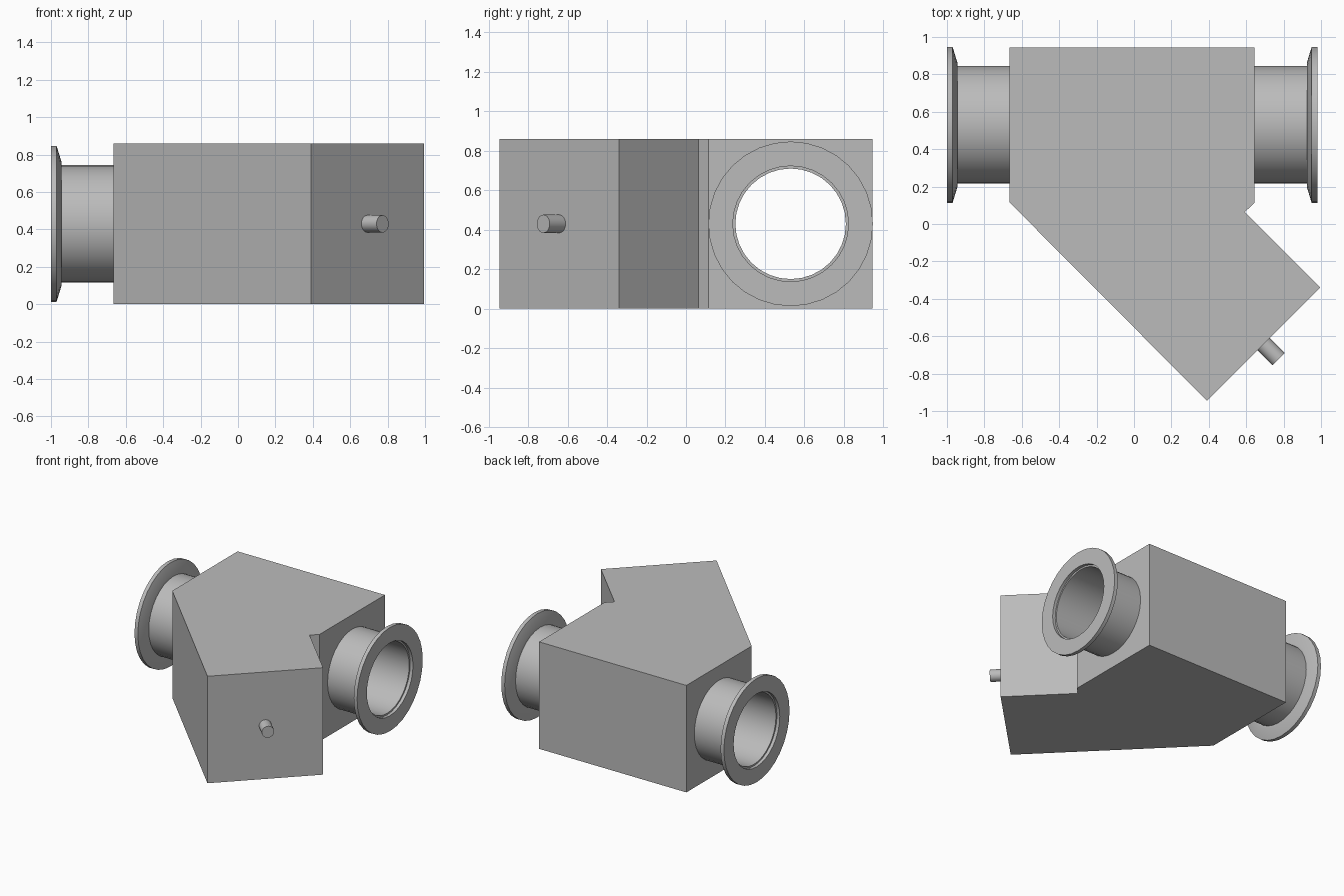
import bpy
import bmesh
import math
from mathutils import Matrix, Vector

cube = bpy.data.objects.get("Cube")
if cube:
    bpy.data.objects.remove(cube, do_unlink=True)

SIDES = 32
HEIGHT = 0.86
MID_X, PIPE_Y, MID_Z = -0.01, 0.53, HEIGHT / 2
BORE = 0.28

metal = bpy.data.materials.new("grey metal")
metal.use_nodes = True
colour = (0.5, 0.5, 0.5, 1)
metal.diffuse_color = colour
metal.node_tree.nodes["Principled BSDF"].inputs["Base Color"].default_value = colour


def make_object(name, bm, smooth=False):
    bmesh.ops.recalc_face_normals(bm, faces=bm.faces)
    mesh = bpy.data.meshes.new(name)
    bm.to_mesh(mesh)
    bm.free()
    mesh.materials.append(metal)
    obj = bpy.data.objects.new(name, mesh)
    bpy.context.collection.objects.link(obj)
    if smooth:
        bpy.ops.object.select_all(action="DESELECT")
        obj.select_set(True)
        bpy.context.view_layer.objects.active = obj
        bpy.ops.object.shade_smooth_by_angle(angle=math.radians(25))
    return obj


def cylinder(name, radius, start, end, smooth=True):
    start, end = Vector(start), Vector(end)
    axis = end - start
    turn = axis.to_track_quat("Z", "Y").to_matrix().to_4x4()
    bm = bmesh.new()
    bmesh.ops.create_cone(bm, cap_ends=True, segments=SIDES, radius1=radius,
                          radius2=radius, depth=axis.length,
                          matrix=Matrix.Translation((start + end) / 2) @ turn)
    return make_object(name, bm, smooth)


def lathe_x(name, profile, side):
    """Revolve a closed (distance, radius) profile about the pipe axis."""
    bm = bmesh.new()
    rings = []
    for i in range(SIDES):
        a = math.tau * i / SIDES
        rings.append([bm.verts.new((MID_X + side * d, PIPE_Y + r * math.cos(a),
                                    MID_Z + r * math.sin(a))) for d, r in profile])
    n = len(profile)
    for i in range(SIDES):
        a, b = rings[i], rings[(i + 1) % SIDES]
        for j in range(n):
            k = (j + 1) % n
            bm.faces.new((a[j], a[k], b[k], b[j]))
    return make_object(name, bm, True)


# Valve body: extruded outline with an angled branch
outline = [(-0.665, 0.945), (-0.665, 0.115), (0.39, -0.945), (0.995, -0.34),
           (0.592, 0.063), (0.645, 0.115), (0.645, 0.945)]
bm = bmesh.new()
base = bm.faces.new([bm.verts.new((x, y, 0)) for x, y in outline])
extruded = bmesh.ops.extrude_face_region(bm, geom=[base], use_keep_orig=True)
bmesh.ops.translate(bm, vec=(0, 0, HEIGHT),
                    verts=[g for g in extruded["geom"] if isinstance(g, bmesh.types.BMVert)])
body = make_object("valve_body", bm)

# Through bore
cutter = cylinder("bore_cutter", BORE, (-0.9, PIPE_Y, MID_Z), (0.9, PIPE_Y, MID_Z), False)
cutter.hide_render = True
cut = body.modifiers.new("bore", "BOOLEAN")
cut.operation = "DIFFERENCE"
cut.solver = "EXACT"
cut.object = cutter
bpy.ops.object.select_all(action="DESELECT")
body.select_set(True)
bpy.context.view_layer.objects.active = body
bpy.ops.object.modifier_apply(modifier=cut.name)
bpy.data.objects.remove(cutter, do_unlink=True)
bpy.ops.object.shade_smooth_by_angle(angle=math.radians(25))

# Flanged pipe ends, with a shallow recess at the mouth
pipe = [(0.655, 0.314), (0.935, 0.314), (0.935, 0.335), (0.96, 0.417), (0.99, 0.417),
        (0.99, 0.293), (0.965, 0.293), (0.965, BORE), (0.655, BORE)]
for name, side in (("left_pipe_flange", 1), ("right_pipe_flange", -1)):
    lathe_x(name, pipe, side)

# Stem on the end of the branch
cylinder("branch_stem", 0.046, (0.66, -0.61, MID_Z), (0.773, -0.723, MID_Z))
